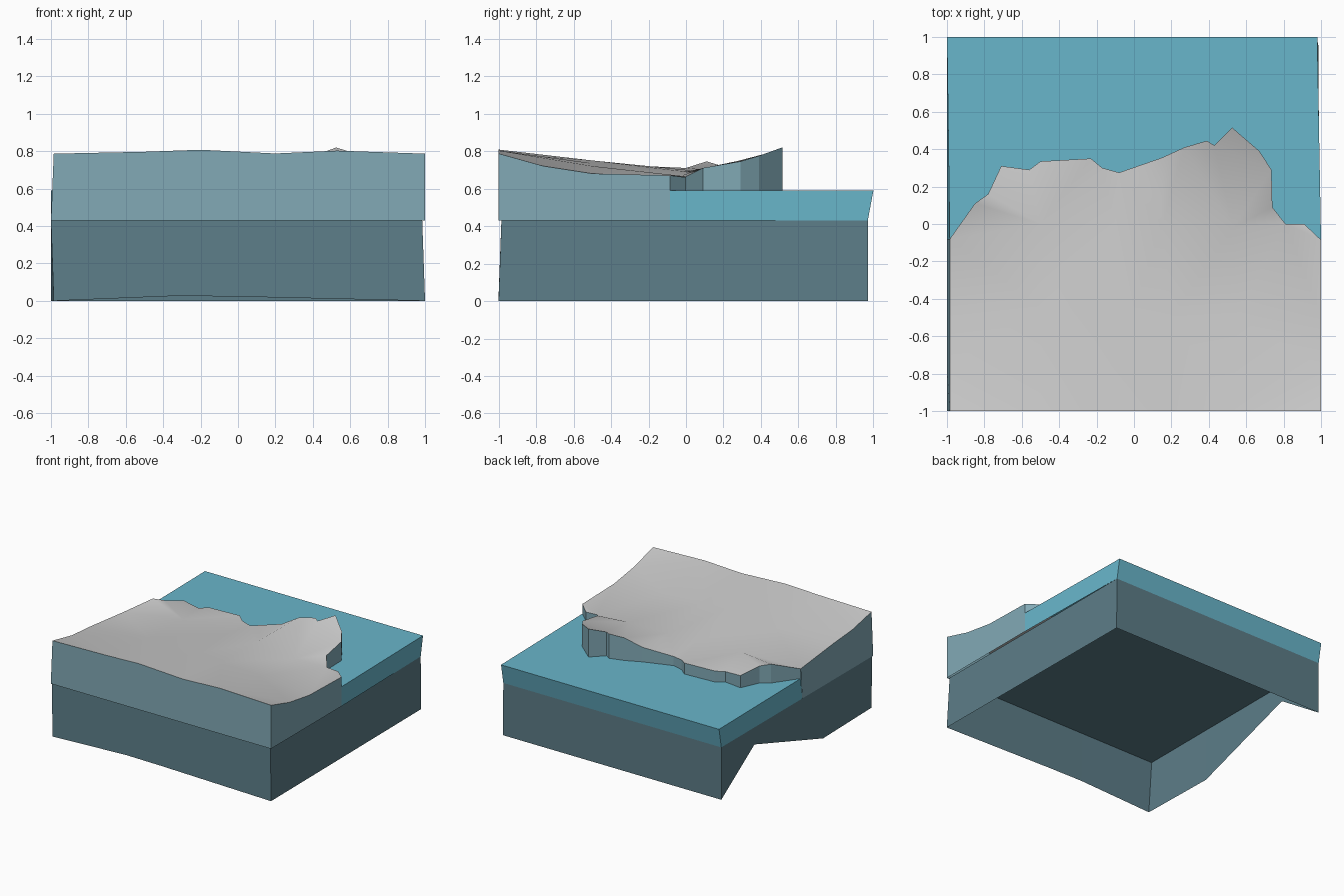
import bpy
from mathutils import Vector
from mathutils.geometry import delaunay_2d_cdt

if "Cube" in bpy.data.objects:
    bpy.data.objects.remove(bpy.data.objects["Cube"])

BED, SEA = 0.43, 0.59


def material(name, rgb):
    m = bpy.data.materials.new(name)
    m.diffuse_color = (*rgb, 1)
    m.use_nodes = True
    m.node_tree.nodes["Principled BSDF"].inputs["Base Color"].default_value = m.diffuse_color
    return m


def make(name, verts, faces, mat=None):
    me = bpy.data.meshes.new(name)
    me.from_pydata([tuple(v) for v in verts], [], faces)
    me.update()
    ob = bpy.data.objects.new(name, me)
    bpy.context.collection.objects.link(ob)
    if mat:
        me.materials.append(mat)
    return ob


def strip(low, high, start=0, closed=False):
    """Quads between two polylines that run counter-clockwise."""
    n = len(low)
    verts = list(low) + list(high)
    faces = []
    for i in range(n if closed else n - 1):
        j = (i + 1) % n
        faces.append((start + i, start + j, start + n + j, start + n + i))
    return verts, faces


rock = material("bedrock", (0.107, 0.205, 0.246))
cliff = material("cliff", (0.223, 0.402, 0.468))
sea = material("sea", (0.141, 0.468, 0.597))

# Coastline, left to right: x, y, land height
coast = [(-.985, -.08, .67), (-.85, .11, .745), (-.78, .16, .73), (-.71, .31, .69),
         (-.56, .29, .675), (-.50, .335, .68), (-.23, .35, .68), (-.17, .30, .67),
         (-.08, .275, .665), (.15, .355, .71), (.27, .41, .775), (.39, .445, .79),
         (.43, .42, .785), (.525, .515, .82), (.67, .39, .775), (.735, .29, .745),
         (.74, .09, .71), (.81, 0, .665), (.91, 0, .66), (1, -.085, .67)]
# Cut edges of the land on the three straight sides
front = [(-.985, -1, .787), (-.5, -1, .797), (-.2, -1, .808), (.2, -1, .788),
         (.53, -1, .803), (1, -1, .787)]
right = [(1, -.76, .72), (1, -.5, .68)]
left = [(-.985, -.5, .715), (-.985, -.75, .735)]
inner = [(-.5, -.45, .73), (-.02, -.5, .75), (.2, -.5, .735), (.55, -.5, .72),
         (-.5, 0, .71), (-.1, 0, .70), (.15, 0, .69), (.53, -.02, .67)]

# Land surface
border = front + right + coast[::-1] + left
pts = border + inner
res = delaunay_2d_cdt([Vector(p[:2]) for p in pts], [], [list(range(len(border)))], 1, 1e-5)
verts = [(v.x, v.y, pts[o[0]][2]) for v, o in zip(res[0], res[3])]
land = make("land_surface", verts, res[2])
bpy.context.view_layer.objects.active = land
land.select_set(True)
bpy.ops.object.shade_smooth_by_angle(angle=0.6)

# Land walls: straight sides reach the bedrock, the shore stops at the sea
sides = [coast[0]] + left + front + right + [coast[-1]]
low = [(-1 if x < -.98 else x, y, BED) for x, y, z in sides]
make("land_sides", *strip(low, sides), cliff)
shore = coast[::-1]
make("shore_cliff", *strip([(x, y, SEA) for x, y, z in shore], shore), cliff)

# Sea surface and its outer walls
rim = [(x, y, SEA) for x, y, z in coast] + [(.98, 1, SEA), (-1, 1, SEA)]
make("sea_surface", rim, [tuple(range(len(rim)))], sea)
low = [(1, -.085, BED), (.98, .97, BED), (-1, .97, BED), (-1, -.08, BED)]
make("sea_sides", *strip(low, rim[-3:] + rim[:1]), sea)

# Bedrock shell, open underneath, with an uneven lower edge
bottom = [(-.985, -1, 0), (-.32, -1, .027), (0, -1, .023), (1, -1, 0),
          (.985, .97, 0), (-1, .97, 0), (-1, .54, .29), (-1, -.35, 0)]
top = [(-1, -.985, BED), (-.32, -.985, BED), (0, -.985, BED), (.985, -.985, BED),
       (.98, .97, BED), (-1, .97, BED), (-1, .54, BED), (-1, -.35, BED)]
verts, faces = strip(bottom, top, closed=True)
faces.append(tuple(range(8, 16)))
make("bedrock_base", verts, faces, rock)
